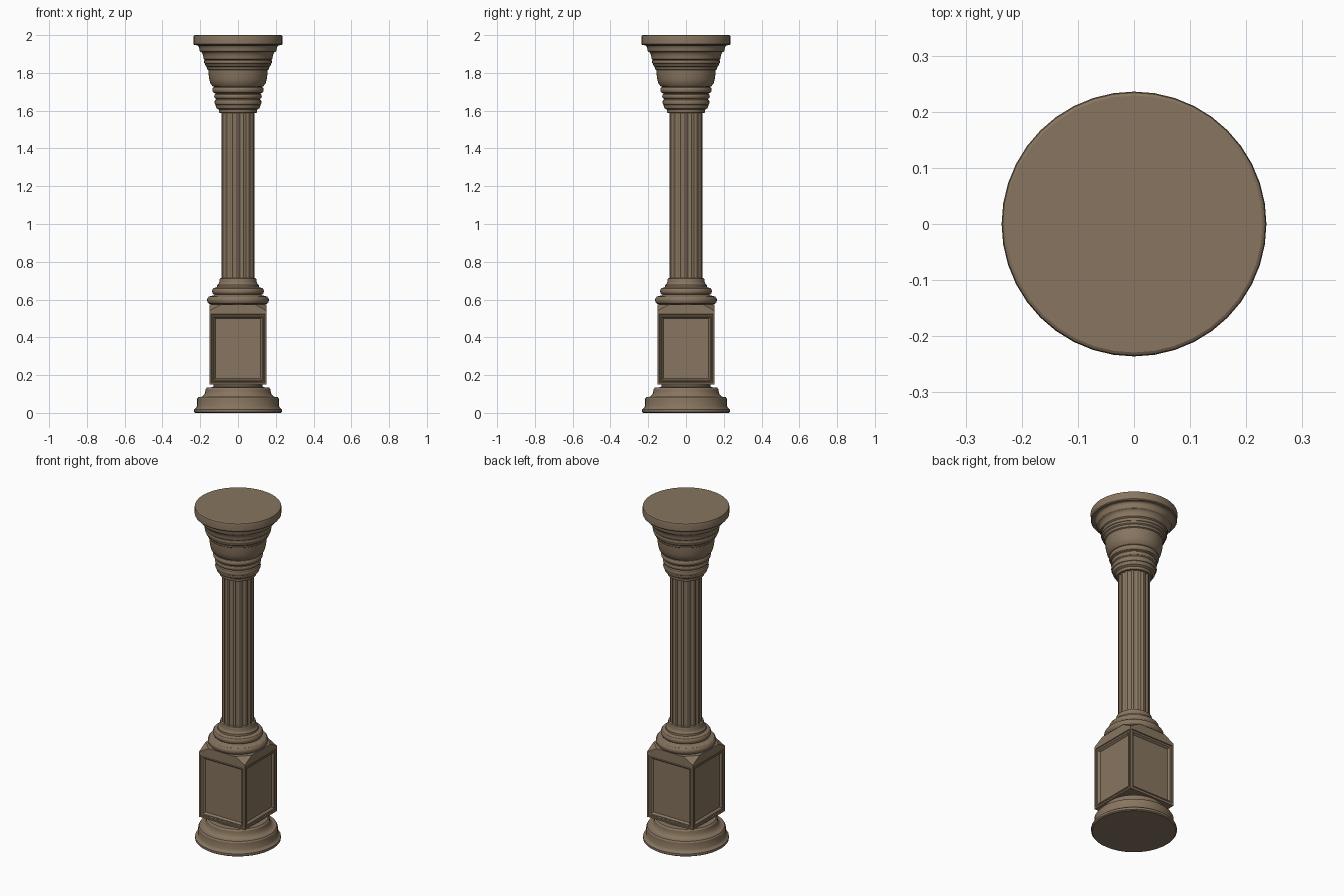
import bpy, bmesh, math
from mathutils import Vector

if "Cube" in bpy.data.objects:
    bpy.data.objects.remove(bpy.data.objects["Cube"])

stone = bpy.data.materials.new("brown stone")
stone.diffuse_color = (0.245, 0.178, 0.115, 1)
stone.use_nodes = True
stone.node_tree.nodes["Principled BSDF"].inputs["Base Color"].default_value = stone.diffuse_color


def finish(name, bm, angle=30):
    bmesh.ops.recalc_face_normals(bm, faces=bm.faces)
    mesh = bpy.data.meshes.new(name)
    bm.to_mesh(mesh)
    bm.free()
    mesh.materials.append(stone)
    ob = bpy.data.objects.new(name, mesh)
    bpy.context.collection.objects.link(ob)
    bpy.ops.object.select_all(action='DESELECT')
    ob.select_set(True)
    bpy.context.view_layer.objects.active = ob
    bpy.ops.object.shade_smooth_by_angle(angle=math.radians(angle))
    return ob


def lathe(name, profile, n=40, groove=lambda i: 0.0, angle=30):
    """Closed solid of revolution from (radius, z) points."""
    bm = bmesh.new()
    rings = []
    for r, z in profile:
        rings.append([bm.verts.new(((r - groove(i)) * math.cos(math.tau * i / n),
                                    (r - groove(i)) * math.sin(math.tau * i / n), z))
                      for i in range(n)])
    for a, b in zip(rings, rings[1:]):
        for i in range(n):
            j = (i + 1) % n
            bm.faces.new((a[i], a[j], b[j], b[i]))
    bm.faces.new(rings[0])
    bm.faces.new(rings[-1])
    return finish(name, bm, angle)


def bead(r, z0, z1, bulge, steps=6):
    """Rounded moulding: half-ellipse bulging out (or in, if negative)."""
    return [(r + bulge * math.sin(math.pi * k / steps),
             (z0 + z1) / 2 - (z1 - z0) / 2 * math.cos(math.pi * k / steps))
            for k in range(steps + 1)]


def cove(r0, z0, r1, z1, steps=5):
    """Concave quarter curve, rising steeply first and then flaring sideways."""
    return [(r0 + (r1 - r0) * (1 - math.cos(math.pi / 2 * k / steps)),
             z0 + (z1 - z0) * math.sin(math.pi / 2 * k / steps)) for k in range(steps + 1)]


# round foot
lathe("foot", [(0.226, 0), (0.233, 0.005), (0.233, 0.018), (0.222, 0.026), (0.217, 0.035),
               (0.216, 0.075), (0.211, 0.083)]
      + cove(0.172, 0.125, 0.198, 0.084)[::-1]
      + [(0.165, 0.134), (0.136, 0.136), (0.13, 0.142), (0.13, 0.16)])

# square pedestal with cut top corners
W, Z0, Z1 = 0.152, 0.15, 0.575
bm = bmesh.new()
bmesh.ops.create_cube(bm, size=1)
for v in bm.verts:
    v.co = Vector((v.co.x * 2 * W, v.co.y * 2 * W, Z1 if v.co.z > 0 else Z0))
for sx in (-1, 1):
    for sy in (-1, 1):
        cut = bmesh.ops.bisect_plane(bm, geom=bm.verts[:] + bm.edges[:] + bm.faces[:],
                                     plane_co=(sx * W, sy * W, 0.54),
                                     plane_no=Vector((sx * 0.55, sy * 0.55, 1)).normalized(),
                                     clear_outer=True)
        rim = [e for e in cut["geom_cut"] if isinstance(e, bmesh.types.BMEdge)]
        bmesh.ops.holes_fill(bm, edges=rim, sides=0)
bmesh.ops.bisect_plane(bm, geom=bm.verts[:] + bm.edges[:] + bm.faces[:],
                       plane_co=(0, 0, 0.532), plane_no=(0, 0, 1))
bm.normal_update()
# framed panels: repeated insets on the four sides
panels = [f for f in bm.faces if abs(f.normal.z) < 0.1 and f.calc_center_median().z < 0.45]
for thick, depth in ((0.012, 0), (0.003, -0.005), (0.009, 0), (0.003, 0.003),
                     (0.006, 0), (0.012, -0.012)):
    bmesh.ops.inset_individual(bm, faces=panels, thickness=thick, depth=depth)
finish("pedestal", bm, 15)

# rings between pedestal and shaft
lathe("shaft_base", [(0.14, 0.56)] + bead(0.146, 0.575, 0.618, 0.018)
      + [(0.128, 0.622)] + bead(0.124, 0.626, 0.662, 0.013)
      + [(0.111, 0.666), (0.11, 0.675)] + cove(0.098, 0.705, 0.11, 0.678)[::-1]
      + [(0.096, 0.712), (0.085, 0.714)])

# fluted shaft
FL = 16
depths = (0.0, 0.0, 0.004, 0.0055, 0.004, 0.0)
lathe("shaft", [(0.088, 0.70), (0.088, 1.60)], FL * 6, lambda i: depths[i % 6], 25)

# capital: stacked mouldings widening upward
lathe("capital", [(0.085, 1.588), (0.099, 1.589), (0.101, 1.605), (0.113, 1.612), (0.118, 1.625)]
      + bead(0.118, 1.63, 1.658, 0.006) + [(0.116, 1.662)]
      + bead(0.119, 1.665, 1.688, 0.007) + [(0.12, 1.692)]
      + bead(0.125, 1.694, 1.726, 0.011)
      + [(0.134, 1.729), (0.146, 1.743), (0.152, 1.765), (0.156, 1.795), (0.157, 1.815),
         (0.163, 1.819), (0.166, 1.832), (0.172, 1.837), (0.174, 1.845)]
      + bead(0.175, 1.848, 1.868, 0.005) + [(0.18, 1.872)]
      + cove(0.183, 1.874, 0.200, 1.912) + [(0.203, 1.916)]
      + cove(0.204, 1.918, 0.216, 1.946) + [(0.216, 1.955)])

# round top slab
lathe("top_slab", [(0.215, 1.946), (0.231, 1.947), (0.235, 1.952), (0.236, 1.99),
                   (0.234, 1.997), (0.229, 2.0)])
